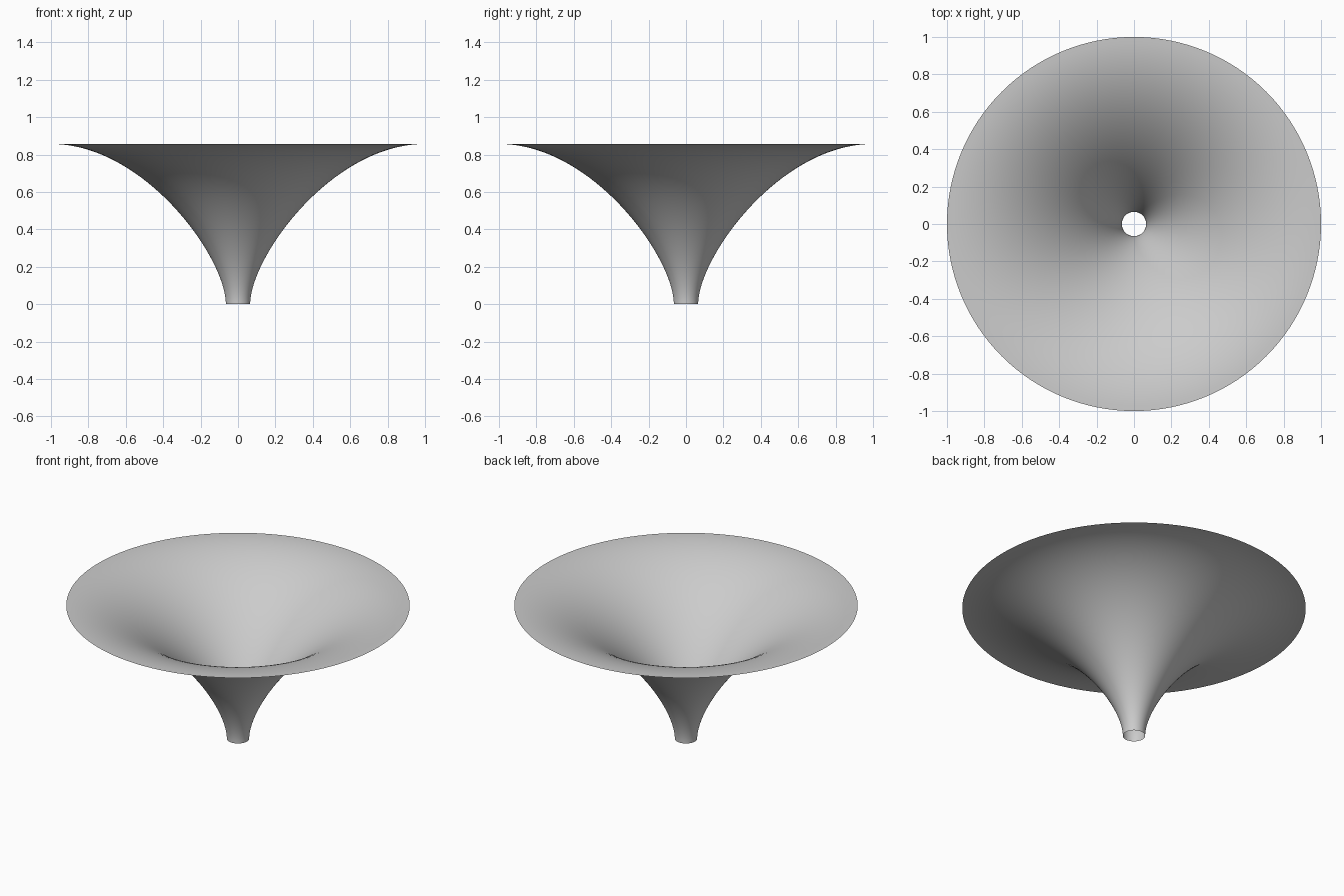
import bpy
import bmesh
from math import pi
from mathutils import Vector
from mathutils.geometry import interpolate_bezier

cube = bpy.data.objects.get("Cube")
if cube:
    bpy.data.objects.remove(cube, do_unlink=True)

HEIGHT = 0.857
NECK = 0.065
SEGMENTS = 128

# Plain grey surface
grey = bpy.data.materials.new("plain_grey")
grey.use_nodes = True
grey.diffuse_color = (0.6, 0.6, 0.6, 1)
grey.node_tree.nodes["Principled BSDF"].inputs["Base Color"].default_value = (0.6, 0.6, 0.6, 1)

# Flared profile: upright at the neck, level at the rim
profile = interpolate_bezier(
    Vector((NECK, 0, 0)), Vector((NECK, 0, 0.25)),
    Vector((0.5, 0, HEIGHT)), Vector((1, 0, HEIGHT)), 48)

# Open funnel, spun around the vertical axis
bm = bmesh.new()
verts = [bm.verts.new(p) for p in profile]
edges = [bm.edges.new(pair) for pair in zip(verts, verts[1:])]
bmesh.ops.spin(bm, geom=verts + edges, cent=(0, 0, 0), axis=(0, 0, 1),
               angle=2 * pi, steps=SEGMENTS, use_merge=True)
bmesh.ops.remove_doubles(bm, verts=bm.verts, dist=0.0001)
bmesh.ops.recalc_face_normals(bm, faces=bm.faces)

# Face the surface upward and inward
bm.faces.ensure_lookup_table()
if sum(f.normal.z for f in bm.faces) < 0:
    bmesh.ops.reverse_faces(bm, faces=bm.faces)
for face in bm.faces:
    face.smooth = True

mesh = bpy.data.meshes.new("funnel")
bm.to_mesh(mesh)
bm.free()
mesh.materials.append(grey)
funnel = bpy.data.objects.new("funnel", mesh)
bpy.context.collection.objects.link(funnel)
